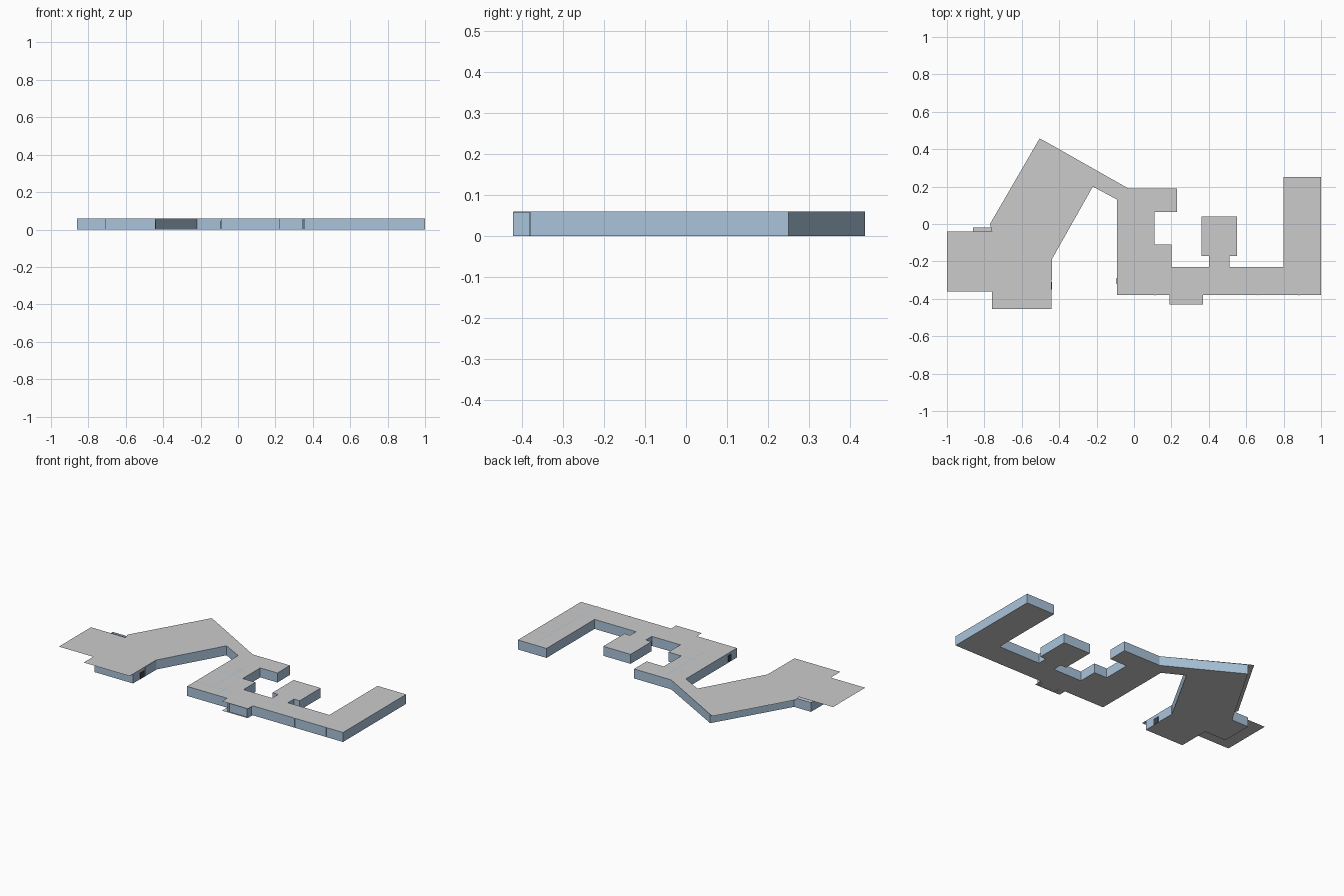
import bpy, bmesh

if "Cube" in bpy.data.objects:
    bpy.data.objects.remove(bpy.data.objects["Cube"])

H = 0.06

glass = bpy.data.materials.new("blue_wall")
glass.diffuse_color = (0.40, 0.55, 0.70, 1)
glass.use_nodes = True
glass.node_tree.nodes["Principled BSDF"].inputs["Base Color"].default_value = glass.diffuse_color
dark = bpy.data.materials.new("dark_door")
dark.diffuse_color = (0.05, 0.06, 0.07, 1)
dark.use_nodes = True
dark.node_tree.nodes["Principled BSDF"].inputs["Base Color"].default_value = dark.diffuse_color


def finish(name, bm, mat=None):
    mesh = bpy.data.meshes.new(name)
    bm.to_mesh(mesh)
    bm.free()
    ob = bpy.data.objects.new(name, mesh)
    bpy.context.collection.objects.link(ob)
    if mat:
        mesh.materials.append(mat)
    return ob


def sheet(name, outline, z, up=True):
    """Flat zero-thickness plate from an anticlockwise outline."""
    bm = bmesh.new()
    pts = outline if up else outline[::-1]
    f = bm.faces.new([bm.verts.new((x, y, z)) for x, y in pts])
    f.normal_update()
    bmesh.ops.triangulate(bm, faces=[f], ngon_method='EAR_CLIP')
    return finish(name, bm)


def wall_ring(name, outline, z0=0.0, z1=H):
    """Upright faces around an anticlockwise outline."""
    bm = bmesh.new()
    lo = [bm.verts.new((x, y, z0)) for x, y in outline]
    hi = [bm.verts.new((x, y, z1)) for x, y in outline]
    n = len(lo)
    for i in range(n):
        j = (i + 1) % n
        bm.faces.new((lo[i], lo[j], hi[j], hi[i]))
    return finish(name, bm, glass)


def box(name, x0, x1, y0, y1, z0, z1, mat=None):
    bm = bmesh.new()
    bmesh.ops.create_cube(bm, size=1)
    for v in bm.verts:
        v.co = ((x0 + x1) / 2 + v.co.x * (x1 - x0),
                (y0 + y1) / 2 + v.co.y * (y1 - y0),
                (z0 + z1) / 2 + v.co.z * (z1 - z0))
    return finish(name, bm, mat)


# Outline shared by roof, walls and floor: courtyard side and right wings
shared = [(-.44, -.19), (-.22, .2), (-.09, .13), (-.09, -.38), (1, -.38), (1, .25),
          (.8, .25), (.8, -.23), (.51, -.23), (.51, -.17), (.55, -.17), (.55, .04),
          (.36, .04), (.36, -.17), (.4, -.17), (.4, -.23), (.2, -.23), (.2, -.11),
          (.11, -.11), (.11, .065), (.23, .065), (.23, .19), (-.03, .19)]

# Roof overhangs the angled left hall; walls are set back beneath it
roof_outline = shared + [(-.48, .445), (-.505, .457), (-.77, 0), (-.76, -.04),
                         (-1, -.04), (-1, -.36), (-.76, -.36), (-.76, -.455), (-.44, -.455)]
wall_outline = shared + [(-.475, .437), (-.73, 0), (-.742, -.02), (-.86, -.02),
                         (-.86, -.22), (-.71, -.22), (-.71, -.42), (-.44, -.42)]

sheet("roof", roof_outline, H)
sheet("floor", wall_outline, 0, up=False)
wall_ring("outer_walls", wall_outline)

# Front entrance: step, canopy and porch walls
porch = [(.19, -.43), (.37, -.43), (.37, -.38), (.19, -.38)]
sheet("entrance_step", porch, 0.0005)
sheet("entrance_canopy", porch, H)
wall_ring("entrance_walls", [(.235, -.42), (.345, -.42), (.345, -.38), (.235, -.38)])
for x in (.222, .347):
    box("entrance_post", x, x + .012, -.422, -.38, 0, H - .001, glass)

# Interior partitions reaching the roof: (x0, x1, y0, y1)
T = 0.004
for x in (.11, .66, .88):
    box("cross_partition", x, x + T, -.383, -.231, .001, H, glass)
for y in (-.23, -.07, .09):
    box("right_wing_partition", .802, .998, y, y + T, .001, H, glass)
for y in (-.11, -.02, .06):
    box("middle_wing_partition", -.088, .108, y, y + T, .001, H, glass)
box("right_wing_corridor", .89, .89 + T, -.228, .248, .001, H, glass)
box("south_corridor", -.088, .998, -.3, -.3 + T, .001, H, glass)
box("middle_wing_corridor", .03, .03 + T, -.296, .188, .001, H, glass)

# Doors set into the hall side and the middle wing
box("hall_door", -.445, -.438, -.35, -.31, 0, .04, dark)
box("hall_frame", -.445, -.438, -.3, -.19, 0, H - .001, glass)
box("middle_wing_door", -.093, -.086, -.32, -.29, .005, .045, dark)
